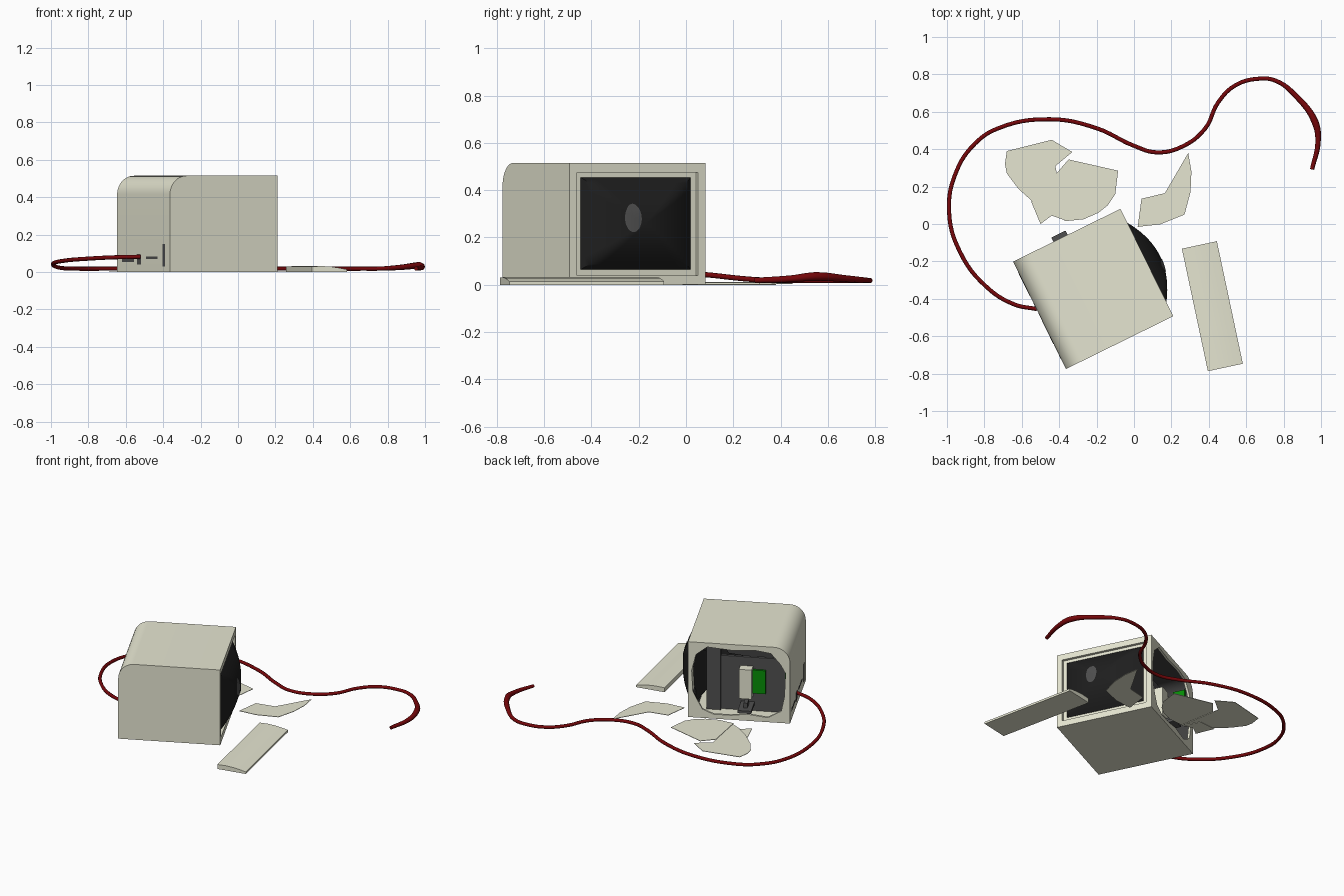
import bpy, bmesh, math
from mathutils import Matrix, Vector

if "Cube" in bpy.data.objects:
    bpy.data.objects.remove(bpy.data.objects["Cube"], do_unlink=True)


def material(name, r, g, b):
    m = bpy.data.materials.new(name)
    m.use_nodes = True
    m.diffuse_color = (r, g, b, 1)
    bsdf = next(n for n in m.node_tree.nodes if n.type == 'BSDF_PRINCIPLED')
    bsdf.inputs["Base Color"].default_value = (r, g, b, 1)
    return m


BEIGE = material("beige plastic", .79, .79, .64)
BLACK = material("black glass", .013, .013, .013)
DARK = material("dark grey", .05, .05, .05)
GREY = material("mid grey", .08, .08, .08)
GREEN = material("circuit green", .002, .27, .002)
RED = material("dark red", .18, .002, .003)

# The computer stands turned; its parts are built in this frame
CASE = Matrix.Translation((-.218, -.347, 0)) @ Matrix.Rotation(math.radians(26.2), 4, 'Z')
WORLD = Matrix.Identity(4)
HALF = .32


def make(name, verts, faces, mat, frame=CASE):
    mesh = bpy.data.meshes.new(name)
    mesh.from_pydata(verts, [], faces)
    bm = bmesh.new()
    bm.from_mesh(mesh)
    bmesh.ops.recalc_face_normals(bm, faces=bm.faces)
    bm.to_mesh(mesh)
    bm.free()
    obj = bpy.data.objects.new(name, mesh)
    bpy.context.collection.objects.link(obj)
    mesh.materials.append(mat)
    obj.matrix_world = frame
    return obj


def loft(name, rings, mat, frame=CASE):
    """Skin a list of equal closed rings and cap both ends."""
    n = len(rings[0])
    faces = [tuple(range(n)), tuple(range((len(rings) - 1) * n, len(rings) * n))]
    for k in range(len(rings) - 1):
        for i in range(n):
            j = (i + 1) % n
            faces.append((k * n + i, k * n + j, k * n + n + j, k * n + n + i))
    return make(name, [p for ring in rings for p in ring], faces, mat, frame)


def side_prism(name, outline, y0, y1, mat):
    return loft(name, [[(x, y, z) for x, z in outline] for y in (y0, y1)], mat)


def box(name, x0, x1, y0, y1, z0, z1, mat):
    return side_prism(name, [(x0, z0), (x1, z0), (x1, z1), (x0, z1)], y0, y1, mat)


def smooth(obj, angle=35):
    bpy.ops.object.select_all(action='DESELECT')
    obj.select_set(True)
    bpy.context.view_layer.objects.active = obj
    bpy.ops.object.shade_smooth_by_angle(angle=math.radians(angle))


def case_outline(inset, top=.515, radius=.1):
    r = radius - inset
    cx, cz = -HALF + radius, top - radius
    arc = [(cx - r * math.cos(a), cz + r * math.sin(a))
           for a in (math.pi / 2 * i / 10 for i in range(11))]
    return arc + [(HALF - inset, top - inset), (HALF - inset, inset), (-HALF + inset, inset)]


# Case: a shell with a screen opening and one smashed side
case = side_prism("case", case_outline(0), -HALF, HALF, BEIGE)
cavity = [(min(x, .28), z) for x, z in case_outline(.015)]
break_line = [(.29, .18), (.297, .32), (.27, .43), (.2, .487), (.05, .475), (-.1, .485),
              (-.2, .47), (-.26, .4), (-.292, .34), (-.285, .18), (-.265, .08),
              (-.18, .03), (-.05, .045), (.05, .03), (.16, .03), (.23, .06), (.262, .12)]
cutters = [
    side_prism("cavity_cutter", cavity, .015 - HALF, HALF - .015, BEIGE),
    side_prism("break_cutter", break_line, .25, .36, BEIGE),
    box("bezel_cutter", .302, .36, -.285, .285, .04, .475, BEIGE),
    box("screen_cutter", .25, .36, -.258, .258, .065, .453, BEIGE),
]
for c in cutters:
    c.hide_render = True
    mod = case.modifiers.new(c.name, 'BOOLEAN')
    mod.operation = 'DIFFERENCE'
    mod.solver = 'EXACT'
    mod.object = c
bpy.context.view_layer.update()
graph = bpy.context.evaluated_depsgraph_get()
shell = bpy.data.meshes.new_from_object(case.evaluated_get(graph))
case.modifiers.clear()
case.data = shell
for c in cutters:
    bpy.data.objects.remove(c, do_unlink=True)

# Inner walls are dark, the floor stays beige
shell.materials.clear()
shell.materials.append(BEIGE)
shell.materials.append(DARK)
for f in shell.polygons:
    p = f.center
    inside = abs(p.y) < .307 and -.307 < p.x < .282 and .01 < p.z < .502
    inward = f.normal.dot(p - Vector((0, 0, .26))) < 0
    f.material_index = int(inside and inward and f.normal.z < .5)
smooth(case)

# Picture tube: funnel inside the case, domed glass in front
TUBE_W, TUBE_H, TUBE_Z = .259, .195, .259


def dome(t):
    return .304 + .094 * (1 - t * t)


def tube_ring(x, t):
    ring = []
    for i in range(48):
        a = math.tau * i / 48
        c, s = math.cos(a), math.sin(a)
        k = t / max(abs(c), abs(s))
        ring.append((x, TUBE_W * c * k, TUBE_Z + TUBE_H * s * k))
    return ring


steps = [(.03, .12), (.12, .15), (.27, .9)]
steps += [(dome(t), t) for t in (1, .95, .88, .8, .7, .6, .5, .4, .3, .2, .1, .03)]
smooth(loft("picture_tube", [tube_ring(x, t) for x, t in steps], BLACK), 50)


# Plain pale oval lying on the glass
def oval_ring(scale):
    ring = []
    for i in range(32):
        a = math.tau * i / 32
        y = -.055 + .037 * scale * math.cos(a)
        z = .283 + .06 * scale * math.sin(a)
        t = max(abs(y) / TUBE_W, abs(z - TUBE_Z) / TUBE_H)
        ring.append((dome(t) + .003, y, z))
    return ring


smooth(loft("screen_oval", [oval_ring(s) for s in (1, .75, .5, .25, .05)], GREY))

# Chassis and electronics behind the broken side
box("chassis_board", -.28, .13, .18, .2, .02, .38, GREY)
box("chassis_base", -.28, .13, -.25, .2, .016, .03, GREY)
box("chassis_post", .13, .22, .19, .22, .016, .44, GREY)
box("power_unit", -.07, .01, .2, .26, .12, .32, BEIGE)
box("circuit_board", -.15, -.07, .2, .215, .14, .3, GREEN)
box("rear_circuit_board", -.292, -.284, .2, .28, .28, .45, GREEN)
box("connector", -.08, .005, .2, .345, .06, .078, GREY)
box("connector_stem", -.05, -.025, .24, .3, .03, .11, GREY)

# Ports and vents on the rear
for name, y0, y1, z0, z1 in (("vent_slot_long", .113, .26, .055, .07),
                             ("power_socket", .03, .075, .04, .095),
                             ("vent_slot_short", -.17, -.034, .07, .083),
                             ("vent_slot_tall", -.262, -.235, .03, .15)):
    box(name, -HALF - .0015, -HALF + .003, y0, y1, z0, z1, GREY)


# Broken pieces of the side lying on the ground
def shard(name, outline, z):
    return loft(name, [[(x, y, h) for x, y in outline] for h in (z, z + .003)], BEIGE, WORLD)


shard("shard_large", [(-.68, .39), (-.44, .45), (-.33, .385), (-.42, .31), (-.37, .02),
                      (-.44, .05), (-.52, .1), (-.62, .19), (-.68, .27), (-.69, .32)], .004)
shard("shard_middle", [(-.35, .345), (-.085, .285), (-.1, .16), (-.14, .1), (-.19, .06),
                       (-.27, .025), (-.37, .015), (-.415, .27)], .008)
shard("shard_small", [(-.55, .12), (-.5, 0), (-.44, .045), (-.37, .02), (-.43, .13)], 0)
shard("shard_pointed", [(.29, .38), (.307, .28), (.302, .17), (.27, .05), (.14, -.002),
                        (.02, -.015), (.04, .135), (.165, .165)], 0)

# Loose panel with a curved top
start, along, across = Vector((.395, -.787)), Vector((-.139, .655)), Vector((.187, .04))
section = [(0, 0), (0, .03), (.3, .032), (.55, .029), (.8, .022), (1, .014), (1, 0)]
panel = loft("loose_panel",
             [[(*(start + along * e + across * s), z) for s, z in section] for e in (0, 1)],
             BEIGE, WORLD)
smooth(panel, 30)

# Power cable: rises to the socket, frayed and thick near its free end
path = [(-.52, -.455), (-.64, -.43), (-.79, -.335), (-.93, -.15), (-.989, .07), (-.95, .28),
        (-.85, .43), (-.73, .51), (-.45, .56), (-.2, .512), (.0, .418), (.12, .383),
        (.26, .415), (.38, .51), (.45, .65), (.54, .74), (.67, .777), (.76, .765),
        (.87, .68), (.968, .545), (.984, .44), (.952, .292)]
curve = bpy.data.curves.new("power_cable", 'CURVE')
curve.dimensions = '3D'
curve.bevel_depth = .011
curve.bevel_resolution = 2
curve.resolution_u = 6
curve.use_fill_caps = True
spline = curve.splines.new('BEZIER')
spline.use_smooth = True
spline.bezier_points.add(len(path) - 1)
for i, (x, y) in enumerate(path):
    point = spline.bezier_points[i]
    lift = max(0, 1 - (i / 5.2) ** 2)
    fray = math.exp(-(i - 19) ** 2 / 1.2)
    point.co = (x, y, .018 + .064 * lift + .017 * fray)
    point.radius = 1 + .7 * fray
    point.handle_left_type = point.handle_right_type = 'AUTO'
curve.materials.append(RED)
cable = bpy.data.objects.new("power_cable", curve)
bpy.context.collection.objects.link(cable)
